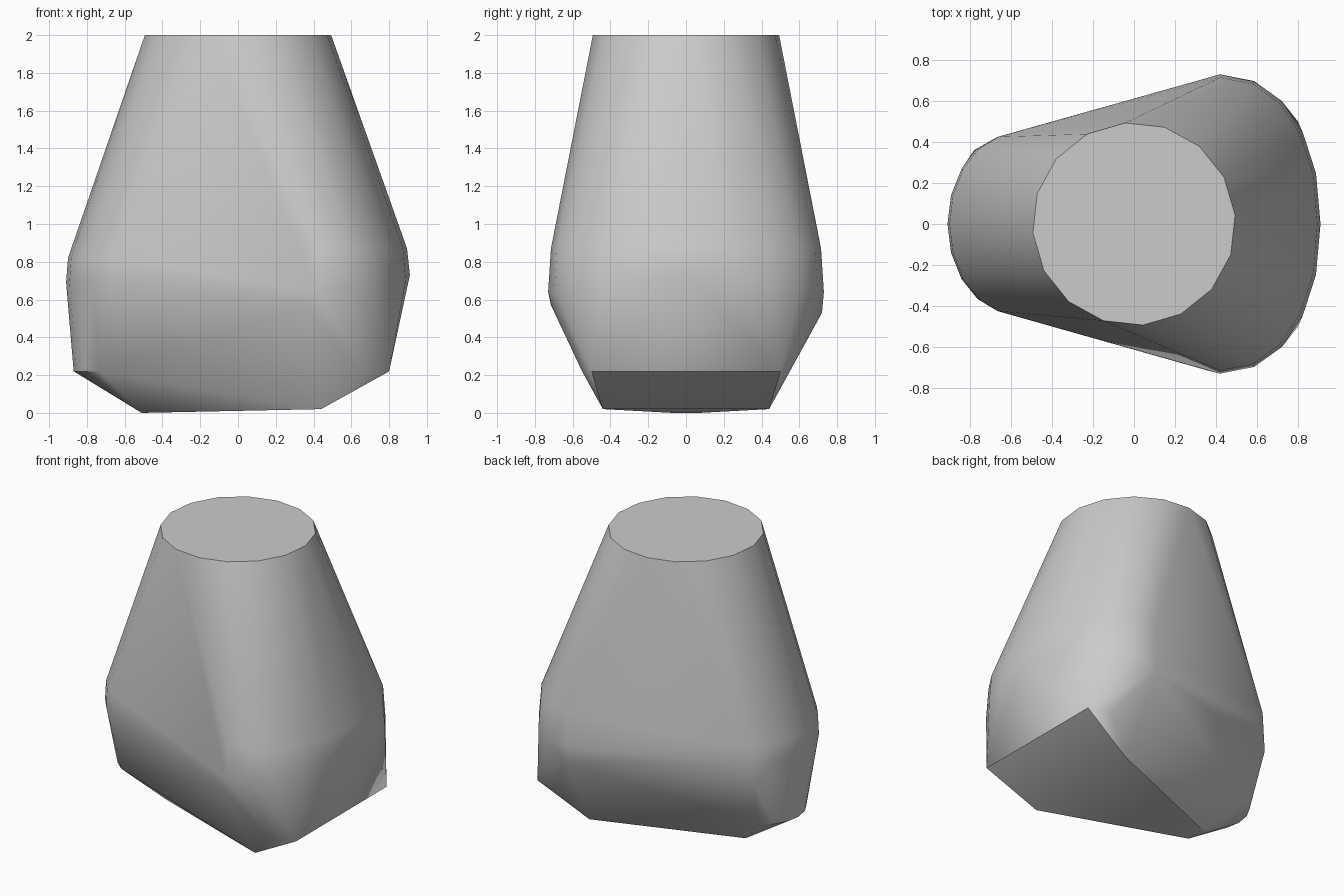
import bpy
import bmesh
from math import sin, cos, pi, radians

default_cube = bpy.data.objects.get("Cube")
if default_cube:
    bpy.data.objects.remove(default_cube, do_unlink=True)


def arc(centre_x, radius_x, radius_y, height, start, end, steps, power=1.0, dip=0.0):
    """Points along a rounded end, lower towards the sides by the dip."""
    points = []
    for i in range(steps + 1):
        a = radians(start + (end - start) * i / steps)
        c, s = cos(a), sin(a)
        x = centre_x + radius_x * abs(c) ** power * (1 if c >= 0 else -1)
        y = radius_y * abs(s) ** power * (1 if s >= 0 else -1)
        points.append((x, y, height - dip * abs(s)))
    return points


def mirrored(x, y, z):
    return [(x, y, z), (x, -y, z)]


def grey_material():
    grey = (0.6, 0.6, 0.6, 1)
    material = bpy.data.materials.new("plain grey")
    material.use_nodes = True
    material.diffuse_color = grey
    material.node_tree.nodes["Principled BSDF"].inputs["Base Color"].default_value = grey
    return material


# Flat round top
points = arc(0, 0.495, 0.495, 2, 5, 342.5, 15)

# Broad rounded shoulder and narrow rounded shoulder
points += arc(0.42, 0.475, 0.715, 0.87, -90, 90, 10, 0.92)
points += arc(0.42, 0.49, 0.73, 0.73, -90, 90, 10, 0.92, 0.09)
points += arc(-0.58, 0.32, 0.44, 0.82, 105, 255, 8)
points += arc(-0.58, 0.33, 0.44, 0.69, 105, 255, 8)

# Lower corners of the long sides
points += [(0.42, 0.72, 0.53), (0.36, -0.715, 0.57), (-0.78, 0.36, 0.55)]

# Lower bevel
points += mirrored(0.8, 0.5, 0.22)
points += mirrored(0.65, 0.55, 0.22)
points += arc(-0.6, 0.27, 0.28, 0.22, 120, 240, 6)

# Small tapered base
points += mirrored(0.44, 0.44, 0.02)
points += mirrored(-0.51, 0.07, 0)

# Wrap one faceted body round the outline points
bm = bmesh.new()
for p in points:
    bm.verts.new(p)
hull = bmesh.ops.convex_hull(bm, input=bm.verts)
loose = {v for v in hull["geom_interior"] + hull["geom_unused"]
         if isinstance(v, bmesh.types.BMVert)}
bmesh.ops.delete(bm, geom=list(loose), context="VERTS")
bmesh.ops.dissolve_limit(bm, angle_limit=radians(1), verts=bm.verts, edges=bm.edges)
bmesh.ops.recalc_face_normals(bm, faces=bm.faces)
mesh = bpy.data.meshes.new("tapered_body")
bm.to_mesh(mesh)
bm.free()

body = bpy.data.objects.new("tapered_body", mesh)
bpy.context.collection.objects.link(body)
mesh.materials.append(grey_material())
bpy.ops.object.select_all(action="DESELECT")
body.select_set(True)
bpy.context.view_layer.objects.active = body
bpy.ops.object.shade_smooth_by_angle(angle=radians(30))
